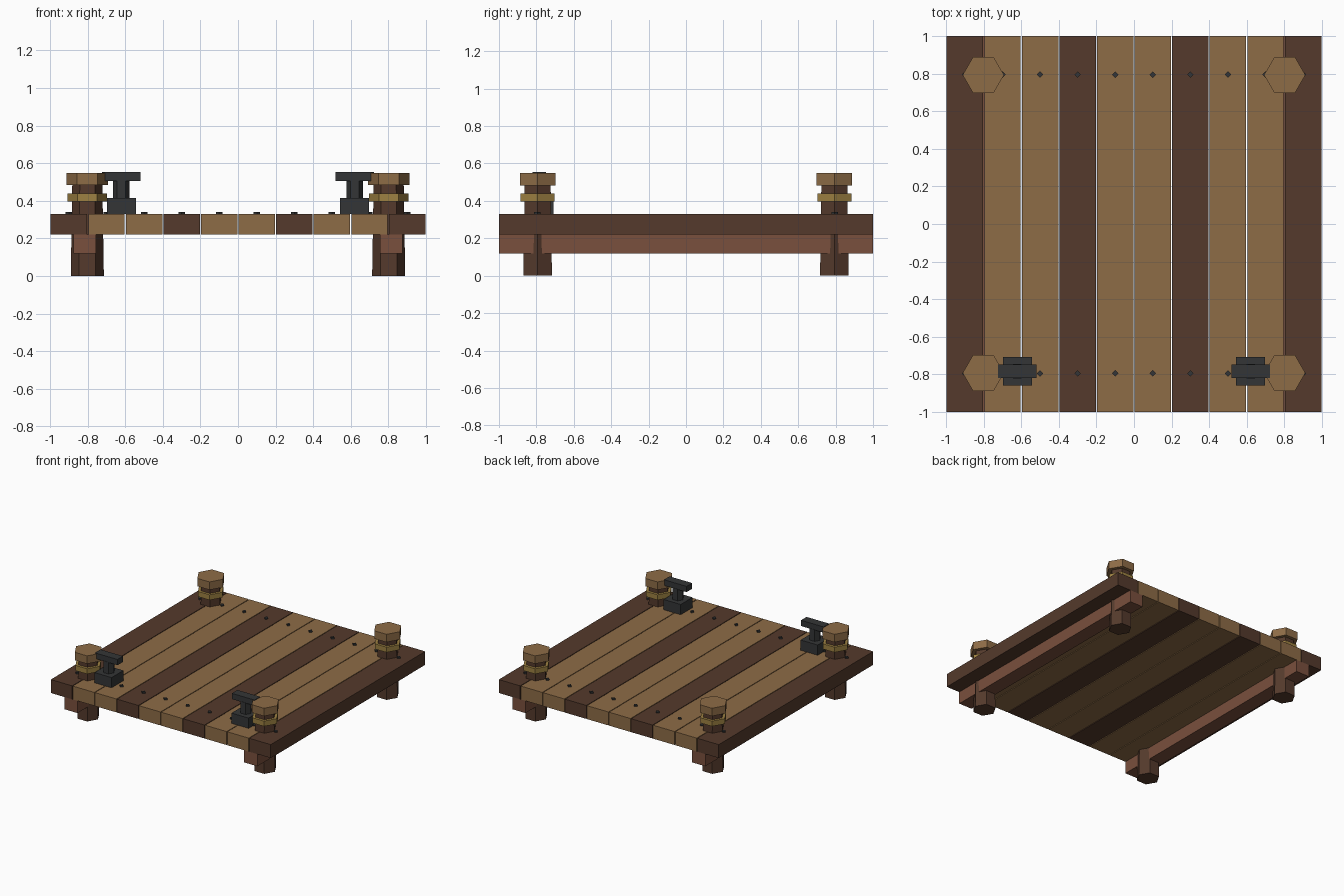
import bpy, math

if "Cube" in bpy.data.objects:
    bpy.data.objects.remove(bpy.data.objects["Cube"])


def material(name, rgb):
    m = bpy.data.materials.new(name)
    m.diffuse_color = (*rgb, 1)
    m.use_nodes = True
    m.node_tree.nodes["Principled BSDF"].inputs["Base Color"].default_value = m.diffuse_color
    return m


LIGHT = material("light_wood", (0.27, 0.15, 0.062))
DARK = material("dark_wood", (0.089, 0.042, 0.025))
RED = material("reddish_wood", (0.195, 0.08, 0.047))
ROPE = material("rope", (0.34, 0.22, 0.055))
IRON = material("dark_iron", (0.034, 0.036, 0.037))


def box(name, centre, size, mat):
    bpy.ops.mesh.primitive_cube_add(size=1, location=centre)
    o = bpy.context.object
    o.name = name
    o.scale = size
    o.data.materials.append(mat)
    return o


def prism(name, x, y, z0, z1, r0, r1, sides, mat):
    # Upright prism with a corner pointing along x
    bpy.ops.mesh.primitive_cone_add(vertices=sides, radius1=r0, radius2=r1,
                                    depth=z1 - z0, location=(x, y, (z0 + z1) / 2),
                                    rotation=(0, 0, math.pi / 2))
    o = bpy.context.object
    o.name = name
    o.data.materials.append(mat)
    return o


DECK_BOTTOM, DECK_TOP = 0.22, 0.33
POST_X, POST_Y = 0.802, 0.793

# Deck planks, with a nail near each end
for i in range(10):
    x = -0.9 + 0.2 * i
    mat = DARK if i in (0, 3, 6, 9) else LIGHT
    box("plank", (x, 0, (DECK_BOTTOM + DECK_TOP) / 2),
        (0.194, 2, DECK_TOP - DECK_BOTTOM), mat)
    for y in (-0.795, 0.795):
        prism("nail", x, y, DECK_TOP - 0.01, DECK_TOP + 0.01, 0.017, 0.017, 4, IRON)

for s in (-1, 1):
    # Long beam under the deck
    box("beam", (s * 0.815, 0, 0.17), (0.12, 2, 0.1), RED)

    # Hexagonal posts with rope ring and cap
    for t in (-1, 1):
        x, y = s * POST_X, t * POST_Y
        prism("post", x, y, 0, 0.49, 0.088, 0.08, 6, DARK)
        prism("rope_ring", x, y, 0.397, 0.44, 0.105, 0.105, 6, ROPE)
        prism("post_cap", x, y, 0.483, 0.548, 0.11, 0.11, 6, LIGHT)

    # Mooring cleat at the front corners
    x, y = s * 0.621, -0.784
    box("cleat_base", (x, y, 0.372), (0.155, 0.153, 0.084), IRON)
    prism("cleat_stem", x, y, 0.41, 0.51, 0.044, 0.044, 6, IRON)
    box("cleat_bar", (x, y, 0.53), (0.205, 0.072, 0.047), IRON)
